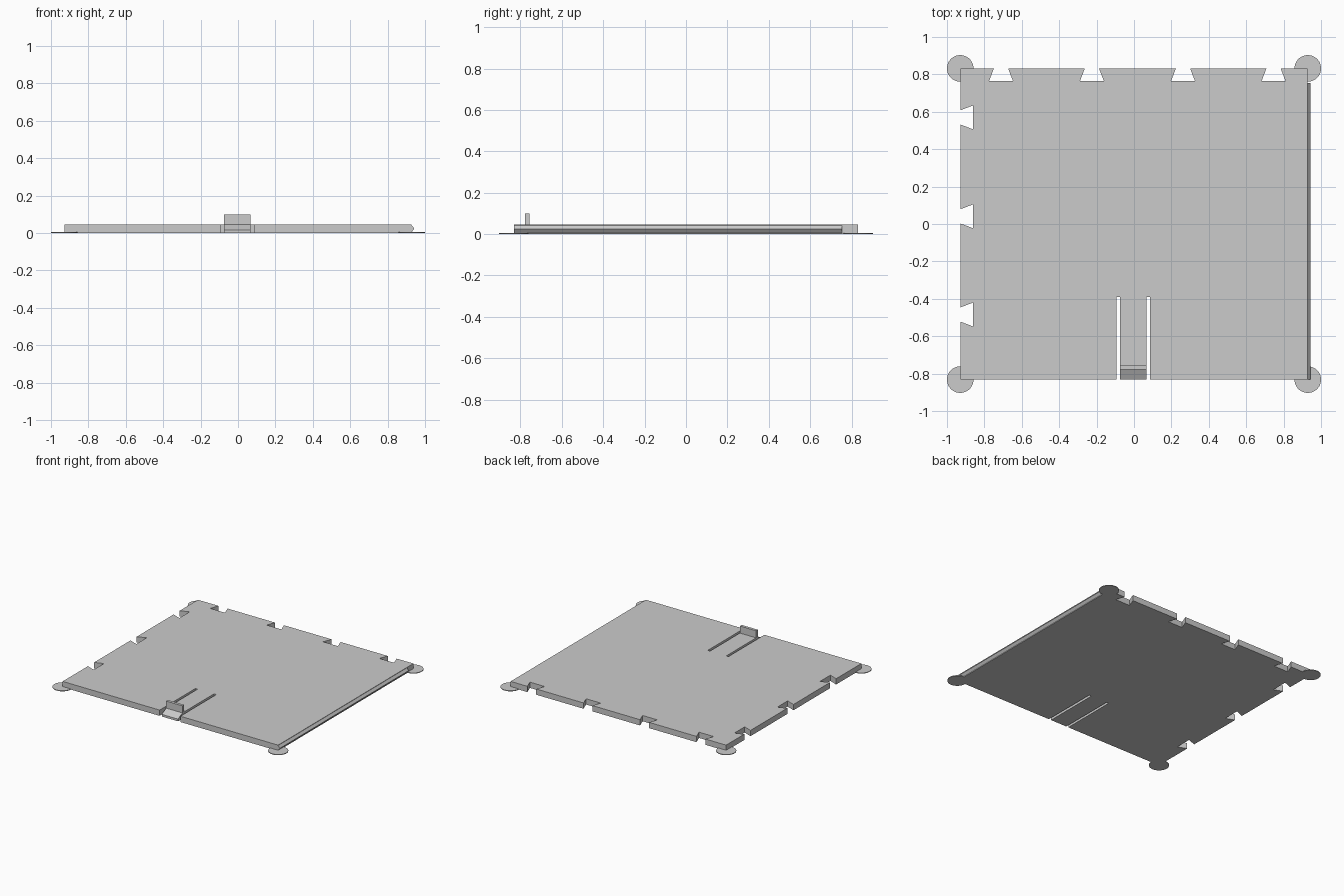
import bpy
import bmesh
from mathutils import Vector

cube = bpy.data.objects.get("Cube")
if cube:
    bpy.data.objects.remove(cube, do_unlink=True)

# Single grey plastic
grey = bpy.data.materials.new("light_grey")
grey.use_nodes = True
colour = (0.6, 0.6, 0.6, 1)
grey.diffuse_color = colour
grey.node_tree.nodes["Principled BSDF"].inputs["Base Color"].default_value = colour

HALF_X, HALF_Y, THICK = 0.928, 0.832, 0.045
DEPTH, MOUTH, ROOT = 0.068, 0.038, 0.064
SLOT_END = -0.39


def finish(bm, name):
    bmesh.ops.recalc_face_normals(bm, faces=bm.faces)
    mesh = bpy.data.meshes.new(name)
    bm.to_mesh(mesh)
    bm.free()
    mesh.materials.append(grey)
    obj = bpy.data.objects.new(name, mesh)
    bpy.context.collection.objects.link(obj)
    return obj


def prism(name, points, direction):
    """Extrude a flat outline along a direction."""
    bm = bmesh.new()
    face = bm.faces.new([bm.verts.new(p) for p in points])
    result = bmesh.ops.extrude_face_region(bm, geom=[face], use_keep_orig=True)
    moved = [v for v in result["geom"] if isinstance(v, bmesh.types.BMVert)]
    bmesh.ops.translate(bm, verts=moved, vec=Vector(direction))
    return finish(bm, name)


def dovetail(centre):
    """Offsets along an edge and into the plate for one notch."""
    return [(centre - MOUTH, 0), (centre - ROOT, DEPTH),
            (centre + ROOT, DEPTH), (centre + MOUTH, 0)]


# Plate with dovetail sockets on the back and one side, open at the latch
outline = [(-HALF_X, -HALF_Y)]
for c in (-0.484, 0.041, 0.57):
    outline += [(-HALF_X + d, t) for t, d in dovetail(c)]
outline.append((-HALF_X, HALF_Y))
for c in (-0.711, -0.225, 0.262, 0.746):
    outline += [(t, HALF_Y - d) for t, d in dovetail(c)]
outline += [(HALF_X, HALF_Y), (HALF_X, -HALF_Y), (0.086, -HALF_Y),
            (0.086, SLOT_END), (-0.093, SLOT_END), (-0.093, -HALF_Y)]
prism("plate", [(x, y, 0) for x, y in outline], (0, 0, THICK))

# Flexible latch tongue: upright tab and sloping front lip
latch = [(SLOT_END, 0), (SLOT_END, THICK), (-0.757, THICK), (-0.757, 0.1),
         (-0.779, 0.1), (-0.779, THICK), (-HALF_Y, 0.017), (-HALF_Y, 0)]
prism("latch_tongue", [(-0.074, y, z) for y, z in latch], (0.14, 0, 0))

# Pointed ridge along the left edge
ridge = [(HALF_X, 0.005), (0.943, 0.024), (HALF_X, 0.042)]
prism("edge_ridge", [(x, -HALF_Y, z) for x, z in ridge], (0, 1.586, 0))

# Thin round pads under the corners
for side, sx in (("right", -1), ("left", 1)):
    for end, sy in (("front", -1), ("back", 1)):
        bm = bmesh.new()
        bmesh.ops.create_cone(bm, cap_ends=True, segments=48, radius1=0.071,
                              radius2=0.071, depth=0.005)
        bmesh.ops.translate(bm, verts=bm.verts,
                            vec=(sx * 0.929, sy * HALF_Y, 0.0025))
        finish(bm, f"corner_pad_{end}_{side}")
